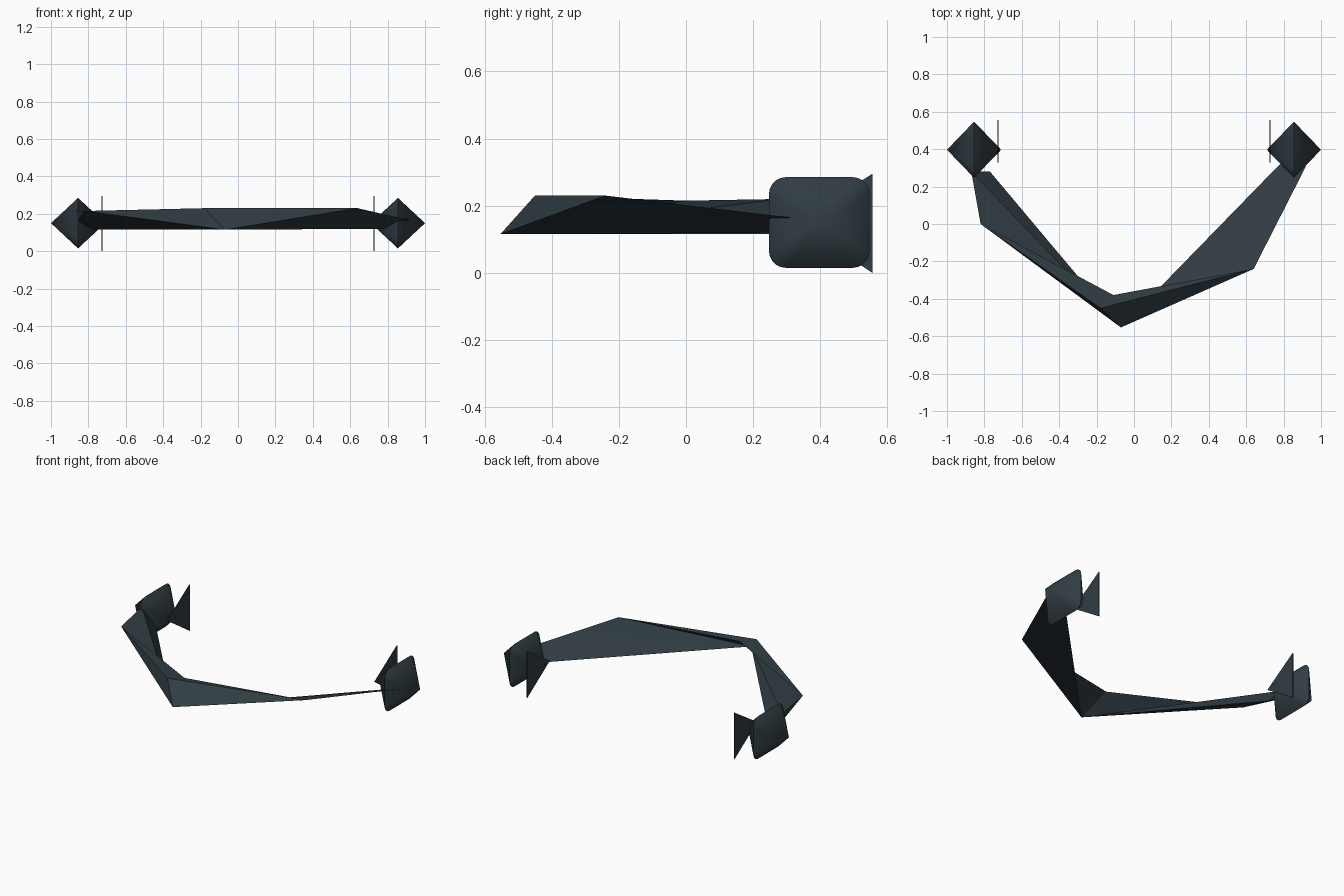
import bpy, bmesh, math
from mathutils import Vector

cube = bpy.data.objects.get("Cube")
if cube:
    bpy.data.objects.remove(cube, do_unlink=True)

slate = bpy.data.materials.new("dark_slate")
slate.use_nodes = True
colour = (0.03, 0.046, 0.056, 1)
slate.diffuse_color = colour
slate.node_tree.nodes["Principled BSDF"].inputs["Base Color"].default_value = colour


def finish(bm, name, smooth_angle):
    bmesh.ops.recalc_face_normals(bm, faces=bm.faces[:])
    mesh = bpy.data.meshes.new(name)
    bm.to_mesh(mesh)
    bm.free()
    mesh.materials.append(slate)
    obj = bpy.data.objects.new(name, mesh)
    bpy.context.collection.objects.link(obj)
    bpy.ops.object.select_all(action="DESELECT")
    bpy.context.view_layer.objects.active = obj
    obj.select_set(True)
    bpy.ops.object.shade_smooth_by_angle(angle=math.radians(smooth_angle))
    return obj


def hull(name, points):
    bm = bmesh.new()
    for p in points:
        bm.verts.new(p)
    bmesh.ops.convex_hull(bm, input=bm.verts[:])
    return finish(bm, name, 30)


def end_block(name, side):
    # Rounded square rim with a pointed peak on each side
    bm = bmesh.new()
    centre = Vector((side * 0.855, 0.397, 0.15))
    half_y, half_z, radius, steps = 0.15, 0.135, 0.05, 5
    rim = []
    for corner in range(4):
        mid = math.radians(45 + 90 * corner)
        cy = math.copysign(half_y - radius, math.cos(mid))
        cz = math.copysign(half_z - radius, math.sin(mid))
        for i in range(steps + 1):
            a = math.pi / 2 * (corner + i / steps)
            offset = Vector((0, cy + radius * math.cos(a), cz + radius * math.sin(a)))
            rim.append(bm.verts.new(centre + offset))
    for direction in (-1, 1):
        peak = bm.verts.new(centre + Vector((direction * 0.145, 0, 0)))
        for a, b in zip(rim, rim[1:] + rim[:1]):
            bm.faces.new((a, b, peak))
    return finish(bm, name, 70)


def fin(name, side):
    # Thin upright triangle beside the end block
    outline = [(0.33, 0.15), (0.555, 0.0), (0.555, 0.295)]
    return hull(name, [(side * 0.727 + t, y, z) for y, z in outline for t in (-0.003, 0.003)])


for label, side in (("left", 1), ("right", -1)):
    end_block(label + "_end_block", side)
    fin(label + "_fin", side)

# Shared corners of the bent band
front_tip = (-0.07, -0.553, 0.115)
inner_top = (-0.11, -0.38, 0.224)
front_top = (-0.18, -0.45, 0.23)
left_bend = (0.64, -0.24, 0.23)
right_bend = (-0.82, 0.0, 0.215)

# Front bars, from the tip to each bend
hull("left_front_bar", [front_tip, inner_top, front_top, left_bend])
hull("right_front_bar", [front_tip, inner_top, front_top, right_bend])

# Broad webs, from the tip and each bend back to the end blocks
hull("left_web", [front_tip, left_bend, (0.92, 0.31, 0.165), (0.78, 0.32, 0.12)])
hull("right_web", [front_tip, right_bend, (-0.87, 0.28, 0.22),
                   (-0.86, 0.28, 0.16), (-0.77, 0.28, 0.115)])
